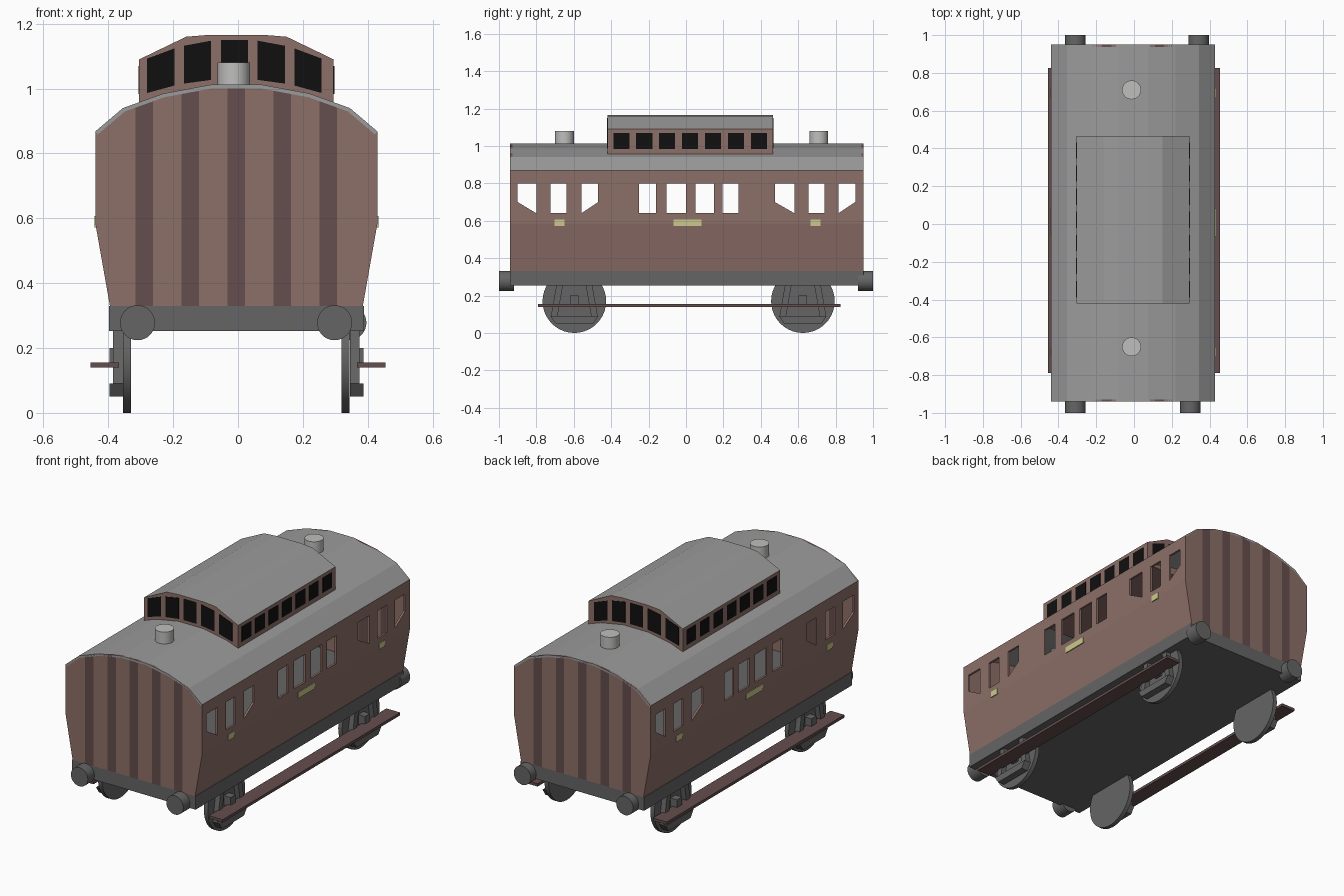
import bpy, bmesh, math
from mathutils import Vector

if "Cube" in bpy.data.objects:
    bpy.data.objects.remove(bpy.data.objects["Cube"])


def material(name, r, g, b):
    m = bpy.data.materials.new(name)
    m.use_nodes = True
    m.diffuse_color = (r, g, b, 1)
    m.node_tree.nodes["Principled BSDF"].inputs["Base Color"].default_value = (r, g, b, 1)
    return m


BROWN = material("body_brown", .27, .16, .14)
DARK = material("dark_brown", .13, .075, .075)
ROOF = material("roof_grey", .33, .33, .33)
IRON = material("iron_grey", .13, .13, .13)
VENT = material("vent_grey", .52, .52, .51)
BLACK = material("glass_black", .005, .005, .005)
GOLD = material("plate_yellow", .6, .58, .27)

C = -.005                # centre line of the coach
FRONT, BACK = -.94, .95  # ends of the body
FLOOR, BEND, EAVES = .33, .585, .868


def finish(name, bm, mats, thick=0):
    me = bpy.data.meshes.new(name)
    bm.to_mesh(me)
    bm.free()
    for m in mats:
        me.materials.append(m)
    ob = bpy.data.objects.new(name, me)
    bpy.context.collection.objects.link(ob)
    if thick:
        mod = ob.modifiers.new("thickness", "SOLIDIFY")
        mod.thickness = thick
        mod.offset = -1
    return ob


def prism(name, pts, axis, a, b, *mats):
    """Extrude a profile from a to b along axis; pts are (x, z) for y or (y, z) for x."""
    bm = bmesh.new()
    place = (lambda u, v, t: (u, t, v)) if axis == "y" else (lambda u, v, t: (t, u, v))
    face = bm.faces.new([bm.verts.new(place(u, v, a)) for u, v in pts])
    out = bmesh.ops.extrude_face_region(bm, geom=[face])["geom"]
    shift = Vector(place(0, 0, b - a))
    bmesh.ops.translate(bm, vec=shift, verts=[g for g in out if isinstance(g, bmesh.types.BMVert)])
    bmesh.ops.recalc_face_normals(bm, faces=bm.faces)
    if len(mats) > 1:
        for f in bm.faces:
            f.material_index = int(f.normal.z > .05)
    return finish(name, bm, mats)


def box(name, x0, x1, y0, y1, z0, z1, mat):
    return prism(name, [(x0, z0), (x1, z0), (x1, z1), (x0, z1)], "y", y0, y1, mat)


def cylinder(name, radius, depth, loc, rot, mat, sides=32):
    bpy.ops.mesh.primitive_cylinder_add(vertices=sides, radius=radius, depth=depth,
                                        location=loc, rotation=rot)
    ob = bpy.context.object
    ob.name = name
    ob.data.materials.append(mat)
    bpy.ops.object.shade_smooth_by_angle()


def mirrored(half):
    """Right half profile, outer edge first, turned into a full arch."""
    return [(C + x, z) for x, z in half] + [(C - x, z) for x, z in reversed(half)]


# Main roof
ARCH = mirrored([(.435, EAVES), (.35, .94), (.225, .985), (.08, 1.012)])
bm = bmesh.new()
rows = [[bm.verts.new((x, y, z)) for x, z in ARCH] for y in (FRONT, BACK)]
for i in range(len(ARCH) - 1):
    bm.faces.new((rows[0][i], rows[1][i], rows[1][i + 1], rows[0][i + 1]))
bmesh.ops.recalc_face_normals(bm, faces=bm.faces)
for f in bm.faces:
    if f.normal.z < 0:
        f.normal_flip()
finish("roof", bm, [ROOF], .012)

# Striped end walls, cut from one outline
outline = [(C - .435, BEND), (C - .39, FLOOR), (C + .39, FLOOR), (C + .435, BEND)] + ARCH
stripes = [C + i * .142 for i in range(-2, 3)]
for name, y, out in (("front_wall", FRONT, -1), ("back_wall", BACK, 1)):
    bm = bmesh.new()
    bm.faces.new([bm.verts.new((x, y, z)) for x, z in outline])
    for s in stripes:
        for edge in (s - .027, s + .027):
            bmesh.ops.bisect_plane(bm, geom=bm.verts[:] + bm.edges[:] + bm.faces[:],
                                   plane_co=(edge, 0, 0), plane_no=(1, 0, 0))
    bm.normal_update()
    for f in bm.faces:
        mid = f.calc_center_median().x
        f.material_index = int(any(abs(mid - s) < .03 for s in stripes))
        if f.normal.y * out < 0:
            f.normal_flip()
    finish(name, bm, [BROWN, DARK], .012)

# Side walls with open windows: start, end, sill height at each edge
SILL, HIGH, HEAD = .64, .7, .8
WINDOWS = [(-.9, -.8, HIGH, SILL), (-.725, -.64, SILL, SILL), (-.56, -.47, SILL, HIGH),
           (-.25, -.16, SILL, SILL), (-.105, 0, SILL, SILL), (.05, .15, SILL, SILL),
           (.195, .28, SILL, SILL), (.475, .58, HIGH, SILL), (.655, .74, SILL, SILL),
           (.815, .905, SILL, HIGH)]
for name, s in (("left_wall", 1), ("right_wall", -1)):
    bm = bmesh.new()

    def panel(y0, y1, a0, a1, b0, b1):
        wide = lambda z: C + s * (.39 if z < BEND else .435)
        ring = [(y0, a0), (y1, a1), (y1, b1), (y0, b0)][::s]
        bm.faces.new([bm.verts.new((wide(z), y, z)) for y, z in ring])

    last = FRONT
    for y0, y1, s0, s1 in WINDOWS + [(BACK, None, None, None)]:
        panel(last, y0, FLOOR, FLOOR, BEND, BEND)
        panel(last, y0, BEND, BEND, EAVES, EAVES)
        if y1 is not None:
            panel(y0, y1, FLOOR, FLOOR, BEND, BEND)
            panel(y0, y1, BEND, BEND, s0, s1)
            panel(y0, y1, HEAD, HEAD, EAVES, EAVES)
            last = y1
    bmesh.ops.remove_doubles(bm, verts=bm.verts, dist=.0005)
    finish(name, bm, [BROWN], .012)

# Raised roof section with dark glazing
CREST = mirrored([(.3, .95), (.3, 1.09), (.155, 1.16), (.08, 1.166)])
prism("raised_roof", CREST, "y", -.42, .465, BROWN, ROOF)
top = lambda x: 1.152 - .82 * x * x
low = lambda x: 1.03 - .6 * x * x
for i in range(-2, 3):
    a, b = i * .1135 - .042, i * .1135 + .042
    quad = [(C - .006 + x, z) for x, z in ((a, low(a)), (b, low(b)), (b, top(b)), (a, top(a)))]
    for y in (-.42, .465):
        prism("raised_end_window", quad, "y", y - .002, y + .002, BLACK)
for i in range(-3, 4):
    y = .022 + i * .1225
    for x in (C - .3, C + .3):
        box("raised_side_window", x - .002, x + .002, y - .043, y + .043, .984, 1.07, BLACK)

# Roof vents
for y in (-.65, .71):
    cylinder("roof_vent", .05, .12, (-.013, y, 1.02), (0, 0, 0), VENT)

# Underframe and buffers
box("underframe", C - .393, C + .393, FRONT, BACK, .253, FLOOR, IRON)
for x, y in ((-.31, -.96), (.298, -.96), (-.31, .96), (.342, .96)):
    cylinder("buffer", .054, .08, (x, y, .278), (math.pi / 2, 0, 0), IRON)

# Running gear, footboards and side plates
for s in (-1, 1):
    for y in (-.597, .625):
        cylinder("wheel", .17, .025, (C + s * .337, y, .17), (0, math.pi / 2, 0), IRON, 40)
        x0, x1 = C + s * .35, C + s * .392
        for d in (-1, 1):
            leg = [(y + d * u, z) for u, z in ((.06, .26), (.095, .26), (.125, .09), (.09, .09))]
            prism("axle_guard_leg", leg, "x", x0, x1 - s * .012, IRON)
        bar = [(y + u, z) for u, z in ((-.127, .09), (-.1, .05), (.1, .05), (.127, .09))]
        prism("axle_guard_bar", bar, "x", x0, x1, IRON)
        box("axle_box", x0, x1, y - .023, y + .023, .145, .2, IRON)
    box("footboard", s * .367, s * .455, -.79, .825, .14, .156, DARK)
    wall = C + s * .434
    for y, half in ((-.677, .027), (.008, .075), (.693, .027)):
        box("side_plate", wall - .004, wall + .004, y - half, y + half, .572, .607, GOLD)
